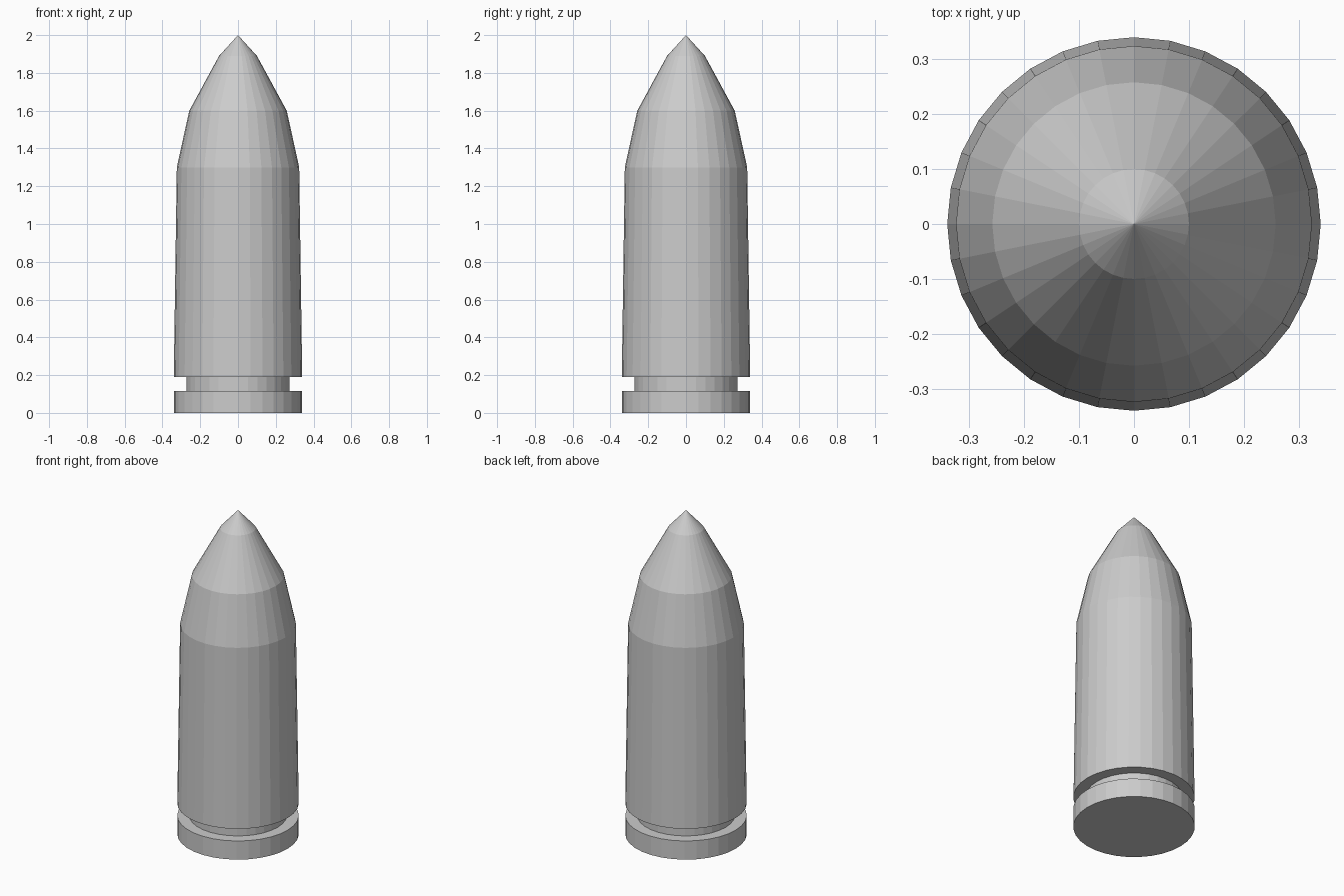
import bpy, bmesh, math

if "Cube" in bpy.data.objects:
    bpy.data.objects.remove(bpy.data.objects["Cube"])

SIDES = 32


def lathe(name, profile):
    """Spin (radius, z) points around z; zero radius closes to a single point."""
    bm = bmesh.new()
    verts = [bm.verts.new((r, 0, z)) for r, z in profile]
    edges = [bm.edges.new(pair) for pair in zip(verts, verts[1:])]
    bmesh.ops.spin(bm, geom=verts + edges, cent=(0, 0, 0), axis=(0, 0, 1),
                   angle=math.tau, steps=SIDES, use_merge=True)
    bmesh.ops.remove_doubles(bm, verts=bm.verts[:], dist=1e-4)
    bmesh.ops.recalc_face_normals(bm, faces=bm.faces[:])
    # open profiles: make sure the sides face outward
    if sum(f.normal.x * f.calc_center_median().x +
           f.normal.y * f.calc_center_median().y for f in bm.faces) < 0:
        bmesh.ops.reverse_faces(bm, faces=bm.faces[:])
    mesh = bpy.data.meshes.new(name)
    bm.to_mesh(mesh)
    bm.free()
    obj = bpy.data.objects.new(name, mesh)
    bpy.context.collection.objects.link(obj)
    return obj


# Case: flat base, rim, extractor groove, slightly tapered wall
lathe("case", [(0, 0), (0.34, 0), (0.34, 0.115), (0.273, 0.115),
               (0.273, 0.19), (0.34, 0.19), (0.324, 1.3)])

# Pointed tip, seated on the mouth of the case
lathe("pointed_tip", [(0.324, 1.3), (0.258, 1.6), (0.1, 1.89), (0, 2.0)])
